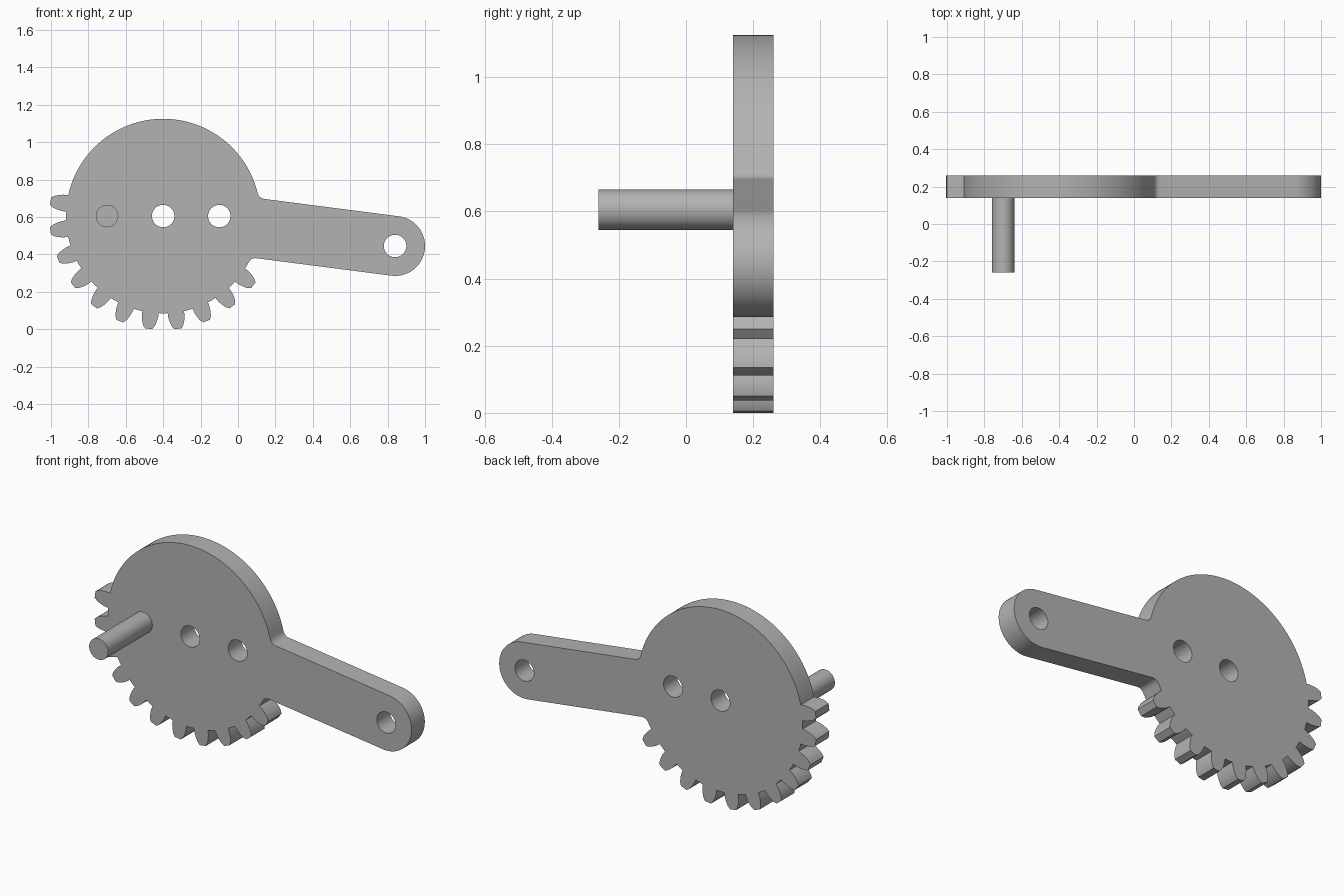
import bpy, bmesh
from math import sin, cos, radians, degrees, atan2, sqrt, hypot, pi

if "Cube" in bpy.data.objects:
    bpy.data.objects.remove(bpy.data.objects["Cube"], do_unlink=True)

grey = bpy.data.materials.new("plain grey")
grey.use_nodes = True
COLOUR = (0.45, 0.45, 0.45, 1)
grey.diffuse_color = COLOUR
grey.node_tree.nodes["Principled BSDF"].inputs["Base Color"].default_value = COLOUR

HUB, PIVOT = (-0.4, 0.605), (0.84, 0.445)
DISC_R, ARM_R, HOLE_R, FILLET = 0.52, 0.16, 0.06, 0.04
FRONT, BACK, PIN_END = 0.14, 0.26, -0.26
TEETH, FIRST_TOOTH, PITCH = 11, 172.5, 15
# Half angle and radius of a tooth from root to tip
FLANK = [(4.9, 0.52), (4.6, 0.545), (3.9, 0.57), (3.0, 0.592), (1.8, 0.608)]


def polar(centre, radius, angle):
    a = radians(angle)
    return centre[0] + radius * cos(a), centre[1] + radius * sin(a)


def arc(centre, radius, start, end, step=3):
    n = max(2, round(abs(end - start) / step))
    return [polar(centre, radius, start + (end - start) * i / n) for i in range(n + 1)]


def prism(name, points, y0, y1):
    """Extrude an x-z outline along y."""
    bm = bmesh.new()
    face = bm.faces.new([bm.verts.new((x, y0, z)) for x, z in points])
    side = bmesh.ops.extrude_face_region(bm, geom=[face])["geom"]
    moved = [v for v in side if isinstance(v, bmesh.types.BMVert)]
    bmesh.ops.translate(bm, verts=moved, vec=(0, y1 - y0, 0))
    bmesh.ops.recalc_face_normals(bm, faces=bm.faces)
    mesh = bpy.data.meshes.new(name)
    bm.to_mesh(mesh)
    bm.free()
    mesh.materials.append(grey)
    obj = bpy.data.objects.new(name, mesh)
    bpy.context.collection.objects.link(obj)
    return obj


def activate(obj):
    bpy.ops.object.select_all(action="DESELECT")
    obj.select_set(True)
    bpy.context.view_layer.objects.active = obj


def circle(centre, radius):
    return arc(centre, radius, 0, 360, 7.5)[:-1]


# Arm direction and the fillets where it meets the disc
tilt = degrees(atan2(PIVOT[1] - HUB[1], PIVOT[0] - HUB[0]))
reach = DISC_R + FILLET
along = sqrt(reach ** 2 - (ARM_R + FILLET) ** 2)
spread = degrees(atan2(ARM_R + FILLET, along))
upper = polar(HUB, reach, tilt + spread)
lower = polar(HUB, reach, tilt - spread)

# Outline: arm end, upper fillet, plain rim, teeth, lower fillet
outline = arc(PIVOT, ARM_R, tilt - 90, tilt + 90, 5)
outline += arc(upper, FILLET, tilt + 270, tilt + spread + 180, 10)
outline += arc(HUB, DISC_R, tilt + spread, FIRST_TOOTH - FLANK[0][0])[1:-1]
for i in range(TEETH):
    mid = FIRST_TOOTH + i * PITCH
    outline += [polar(HUB, r, mid - h) for h, r in FLANK]
    outline += [polar(HUB, r, mid + h) for h, r in reversed(FLANK)]
    if i < TEETH - 1:
        outline.append(polar(HUB, DISC_R, mid + PITCH / 2))
outline += arc(lower, FILLET, tilt - spread + 180, tilt + 90, 10)
plate = prism("gear_sector_arm", outline, FRONT, BACK)

# Through holes
for centre in (HUB, (-0.1, HUB[1]), PIVOT):
    cutter = prism("hole_cutter", circle(centre, HOLE_R), FRONT - 0.1, BACK + 0.1)
    cutter.hide_render = True
    cut = plate.modifiers.new("hole", "BOOLEAN")
    cut.operation, cut.solver, cut.object = "DIFFERENCE", "EXACT", cutter
    activate(plate)
    bpy.ops.object.modifier_apply(modifier=cut.name)
    bpy.data.objects.remove(cutter, do_unlink=True)

# Crank pin standing out of the front
pin = prism("crank_pin", circle((-0.7, HUB[1]), HOLE_R), PIN_END, FRONT)

for obj in (plate, pin):
    activate(obj)
    bpy.ops.object.shade_smooth_by_angle(angle=radians(30))
